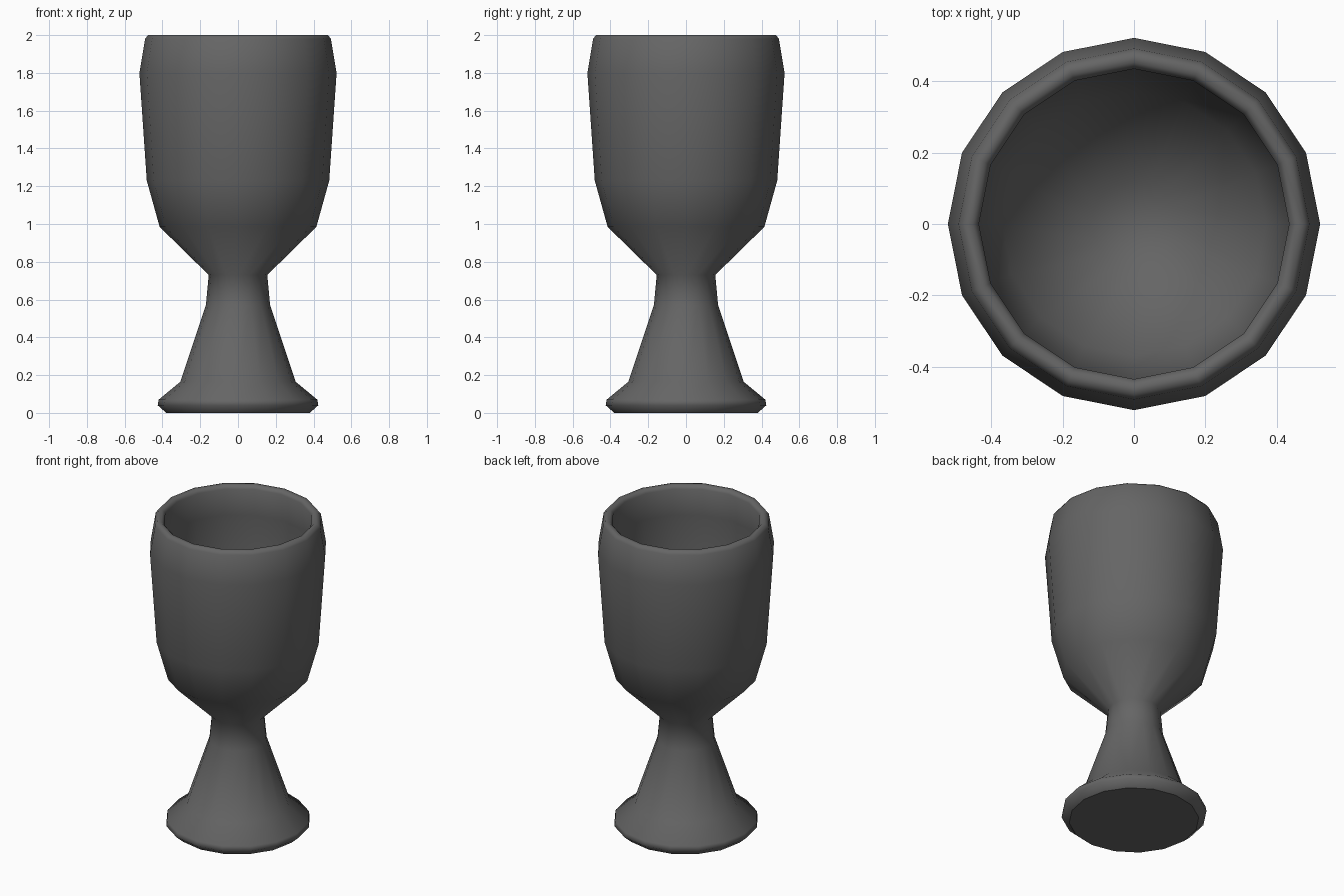
import bpy
import bmesh
from math import cos, sin, tau

cube = bpy.data.objects.get("Cube")
if cube:
    bpy.data.objects.remove(cube, do_unlink=True)

SIDES = 16

# Dark grey material
grey = bpy.data.materials.new("dark grey")
grey.use_nodes = True
colour = (0.13, 0.13, 0.13, 1)
grey.diffuse_color = colour
grey.node_tree.nodes["Principled BSDF"].inputs["Base Color"].default_value = colour

# Profiles as (radius, height)
foot_and_stem = [(0.38, 0), (0.425, 0.04), (0.42, 0.07), (0.305, 0.165),
                 (0.17, 0.57), (0.155, 0.73)]
bowl_outside = [(0.415, 0.985), (0.483, 1.23), (0.522, 1.8)]
rim = [(0.492, 1.98), (0.477, 2.0), (0.453, 2.0), (0.435, 1.98)]
bowl_inside = [(0.462, 1.8), (0.425, 1.24), (0.37, 1.03), (0.12, 0.79)]


def lathe(name, profile):
    """Spin a profile round z, closing both ends with a flat cap."""
    bm = bmesh.new()
    rings = [[bm.verts.new((r * cos(tau * i / SIDES), r * sin(tau * i / SIDES), z))
              for i in range(SIDES)] for r, z in profile]
    for low, high in zip(rings, rings[1:]):
        for i in range(SIDES):
            j = (i + 1) % SIDES
            bm.faces.new((low[i], low[j], high[j], high[i]))
    bm.faces.new(rings[0][::-1])
    bm.faces.new(rings[-1])
    mesh = bpy.data.meshes.new(name)
    bm.to_mesh(mesh)
    bm.free()
    # Smooth sides, with a crisp flat underside
    mesh.shade_smooth()
    for edge in mesh.edges:
        if all(mesh.vertices[v].co.z < 0.001 for v in edge.vertices):
            edge.use_edge_sharp = True
    mesh.materials.append(grey)
    obj = bpy.data.objects.new(name, mesh)
    bpy.context.collection.objects.link(obj)
    return obj


# Goblet as one continuous skin: foot, stem, bowl, rim and hollow
lathe("goblet", foot_and_stem + bowl_outside + rim + bowl_inside)
